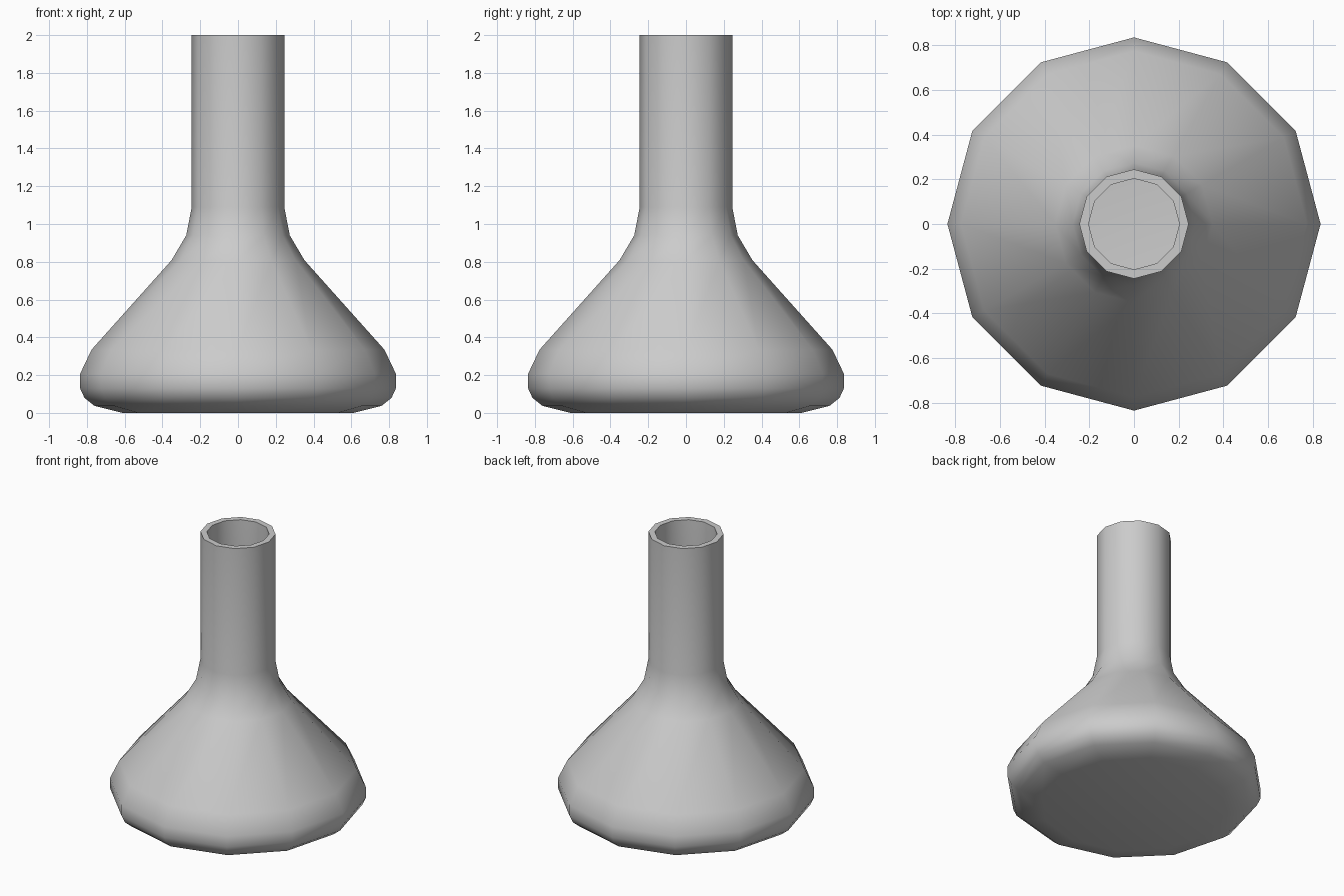
import bpy, bmesh, math

if "Cube" in bpy.data.objects:
    bpy.data.objects.remove(bpy.data.objects["Cube"])

SIDES = 12

# Outer profile (radius, height) from base edge to neck rim
profile = [(0.61, 0.0), (0.76, 0.037), (0.813, 0.08), (0.836, 0.13), (0.836, 0.207),
           (0.775, 0.335), (0.352, 0.808), (0.274, 0.94), (0.245, 1.09), (0.245, 2.0)]

# Lathe the profile into an open-topped shell
bm = bmesh.new()
rings = []
for r, z in profile:
    rings.append([bm.verts.new((r * math.cos(2 * math.pi * i / SIDES),
                                r * math.sin(2 * math.pi * i / SIDES), z))
                  for i in range(SIDES)])
for a, b in zip(rings, rings[1:]):
    for i in range(SIDES):
        j = (i + 1) % SIDES
        bm.faces.new((a[i], a[j], b[j], b[i]))

# Flat base
bm.faces.new(rings[0][::-1])

mesh = bpy.data.meshes.new("flask")
bm.to_mesh(mesh)
bm.free()
flask = bpy.data.objects.new("flask", mesh)
bpy.context.collection.objects.link(flask)

# Glass wall thickness, grown inwards
bpy.context.view_layer.objects.active = flask
flask.select_set(True)
wall = flask.modifiers.new("wall", 'SOLIDIFY')
wall.thickness = 0.04
wall.offset = -1
wall.use_even_offset = True
bpy.ops.object.modifier_apply(modifier=wall.name)

# Smooth body with a crisp rim
bpy.ops.object.shade_smooth_by_angle(angle=math.radians(45))
